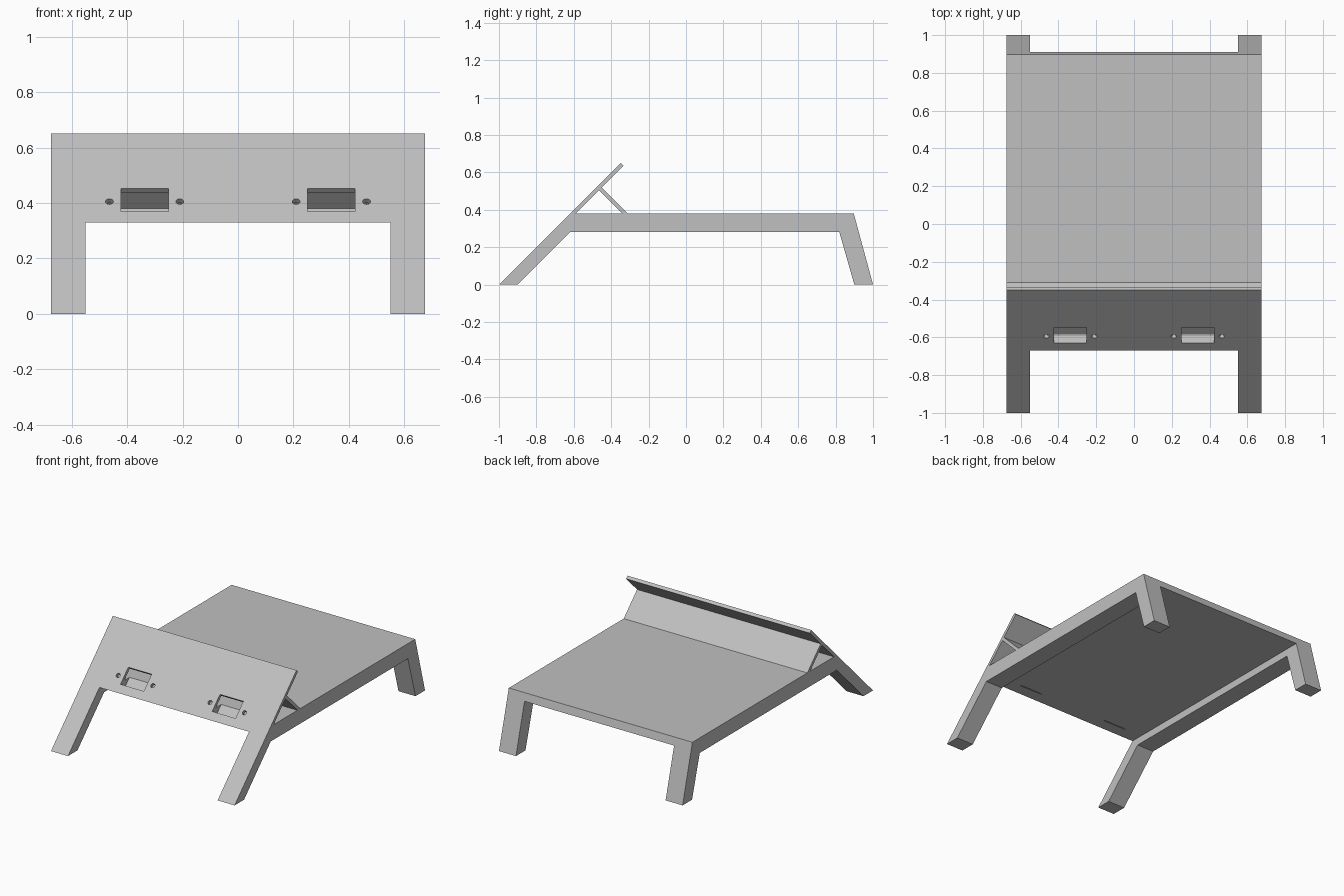
import bpy
import bmesh
from math import pi
from mathutils import Matrix, Vector

if "Cube" in bpy.data.objects:
    bpy.data.objects.remove(bpy.data.objects["Cube"], do_unlink=True)

HALF_WIDTH = 0.675
LEG_INNER = 0.55

grey = bpy.data.materials.new("plain_grey")
grey.use_nodes = True
COLOR = (0.53, 0.53, 0.53, 1)
grey.diffuse_color = COLOR
grey.node_tree.nodes["Principled BSDF"].inputs["Base Color"].default_value = COLOR


def finish(name, bm):
    bmesh.ops.recalc_face_normals(bm, faces=bm.faces)
    mesh = bpy.data.meshes.new(name)
    bm.to_mesh(mesh)
    bm.free()
    mesh.materials.append(grey)
    obj = bpy.data.objects.new(name, mesh)
    bpy.context.collection.objects.link(obj)
    return obj


def prism(name, profile, half):
    """Extrude a (y, z) side profile across x from -half to half."""
    bm = bmesh.new()
    face = bm.faces.new([bm.verts.new((-half, y, z)) for y, z in profile])
    new = bmesh.ops.extrude_face_region(bm, geom=[face])["geom"]
    verts = [v for v in new if isinstance(v, bmesh.types.BMVert)]
    bmesh.ops.translate(bm, verts=verts, vec=(2 * half, 0, 0))
    return finish(name, bm)


def slope_frame(x, z):
    """Local z points out of the 45 degree front face at height z."""
    return Matrix.Translation((x, z - 1, z)) @ Matrix.Rotation(pi / 4, 4, "X")


def box_cutter(matrix, size, offset):
    bm = bmesh.new()
    bmesh.ops.create_cube(bm, size=1)
    bmesh.ops.scale(bm, vec=size, verts=bm.verts)
    bmesh.ops.translate(bm, vec=offset, verts=bm.verts)
    bm.transform(matrix)
    return finish("cutter", bm)


def hole_cutter(matrix, radius, depth):
    bm = bmesh.new()
    bmesh.ops.create_cone(bm, cap_ends=True, segments=24, radius1=radius,
                          radius2=radius, depth=2 * depth)
    bm.transform(matrix)
    return finish("cutter", bm)


def cut(obj, cutters):
    """Subtract the cutters, keep the result and drop the helpers."""
    for cutter in cutters:
        cutter.hide_render = True
        mod = obj.modifiers.new("cut", "BOOLEAN")
        mod.operation = "DIFFERENCE"
        mod.solver = "EXACT"
        mod.object = cutter
    graph = bpy.context.evaluated_depsgraph_get()
    mesh = bpy.data.meshes.new_from_object(obj.evaluated_get(graph))
    obj.modifiers.clear()
    obj.data = mesh
    for cutter in cutters:
        bpy.data.objects.remove(cutter, do_unlink=True)


# Legs, deck and sloping front panel share one side profile
frame = prism("deck_frame", [
    (-1, 0), (-0.9, 0), (-0.62, 0.28), (0.82, 0.28), (0.9, 0), (1, 0),
    (0.897, 0.38), (-0.59, 0.38), (-0.335, 0.635), (-0.35, 0.65)], HALF_WIDTH)

# Open space between the legs, under the thin deck
cutters = [box_cutter(Matrix.Identity(4), (2 * LEG_INNER, 3, 1), (0, 0, 0.33 - 0.5))]

# Two slots through the panel, each with a round hole on either side
for side in (-1, 1):
    x = side * 0.337
    cutters.append(box_cutter(slope_frame(x, 0.411), (0.172, 0.116, 0.12), Vector()))
    for step in (-1, 1):
        cutters.append(hole_cutter(slope_frame(x + step * 0.127, 0.405), 0.014, 0.04))
cut(frame, cutters)

# Brace plate behind the panel
prism("panel_brace", [(-0.45, 0.52), (-0.31, 0.38), (-0.34, 0.38), (-0.465, 0.505)],
      HALF_WIDTH)
